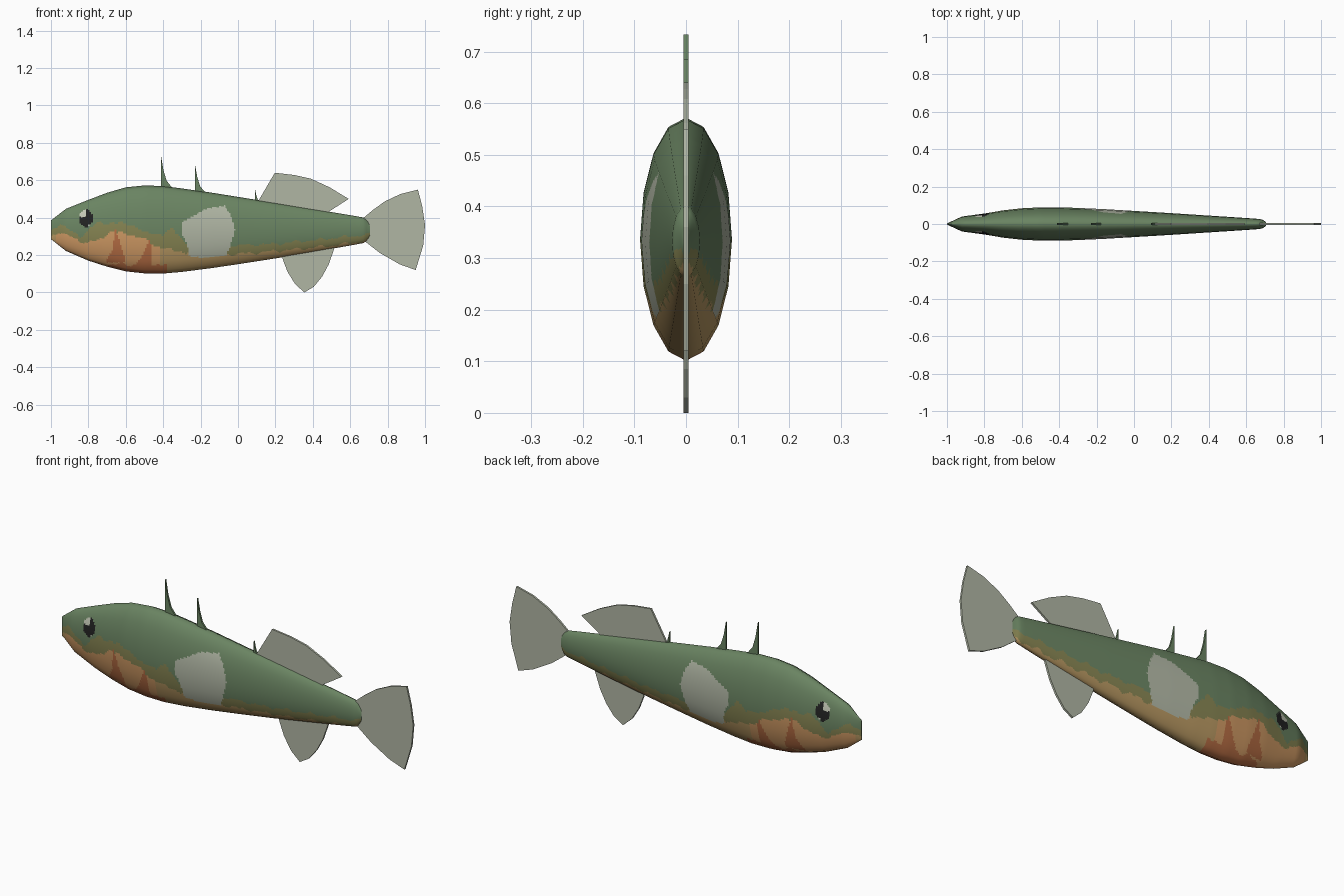
import bpy, math
from mathutils import Vector

if "Cube" in bpy.data.objects:
    bpy.data.objects.remove(bpy.data.objects["Cube"])


def material(name, rgb):
    m = bpy.data.materials.new(name)
    lin = [((c / 255 + 0.055) / 1.055) ** 2.4 for c in rgb]
    m.diffuse_color = (*lin, 1)
    m.use_nodes = True
    m.node_tree.nodes["Principled BSDF"].inputs["Base Color"].default_value = m.diffuse_color
    return m


MATS = [material(n, c) for n, c in (
    ("back green", (106, 132, 98)), ("olive", (134, 132, 82)),
    ("belly tan", (184, 152, 98)), ("light orange", (208, 154, 100)),
    ("rust orange", (184, 110, 68)), ("fin grey", (176, 182, 164)),
    ("eye black", (34, 34, 34)), ("eye glint", (196, 200, 182)))]
GREEN, OLIVE, TAN, LIGHT, RUST, FIN, BLACK, GLINT = range(8)


def interp(table, x, col=1):
    """Linear lookup in rows of (x, value, ...)."""
    if x <= table[0][0]:
        return table[0][col]
    for a, b in zip(table, table[1:]):
        if x <= b[0]:
            t = (x - a[0]) / (b[0] - a[0])
            return a[col] + t * (b[col] - a[col])
    return table[-1][col]


def inside(poly, x, z):
    hit = False
    for (x1, z1), (x2, z2) in zip(poly, poly[1:] + poly[:1]):
        if (z1 > z) != (z2 > z) and x < x1 + (z - z1) * (x2 - x1) / (z2 - z1):
            hit = not hit
    return hit


# Body stations: x, top z, bottom z, half width
BODY = [(-1, .385, .285, .003), (-.92, .447, .222, .04), (-.8, .495, .17, .056),
        (-.7, .533, .138, .073), (-.6, .562, .113, .084), (-.5, .572, .102, .089),
        (-.4, .569, .101, .089), (-.3, .556, .11, .086), (-.15, .535, .129, .079),
        (0, .511, .151, .07), (.2, .479, .182, .058), (.4, .446, .216, .045),
        (.6, .413, .251, .032), (.67, .401, .264, .027), (.69, .388, .276, .022),
        (.705, .362, .302, .01)]

# Colour borders along the side, and painted shapes (x, z)
OLIVE_LINE = [(-1, .33), (-.95, .37), (-.9, .33), (-.84, .3), (-.79, .34), (-.75, .375),
              (-.57, .365), (-.5, .32), (-.4, .31), (-.35, .34), (-.28, .27),
              (0, .25), (.2, .26), (.4, .28), (.7, .31)]
TAN_LINE = [(-1, .3), (-.96, .325), (-.88, .29), (-.81, .265), (-.74, .28), (-.68, .325),
            (-.58, .31), (-.5, .28), (-.4, .235), (-.25, .21), (0, .205),
            (.3, .23), (.5, .25), (.7, .278)]
PECTORAL = [(-.305, .318), (-.295, .377), (-.225, .415), (-.16, .452), (-.07, .463),
            (-.037, .41), (-.016, .334), (-.043, .243), (-.064, .195), (-.257, .185),
            (-.273, .265)]
GILLS = [[(-.655, .335), (-.625, .25), (-.6, .16), (-.71, .16), (-.67, .23)],
         [(-.47, .29), (-.46, .2), (-.46, .11), (-.57, .11), (-.51, .2)]]


def paint(x, z):
    ex, ez = (x + .813) / .037, (z - .397) / .046
    if ex * ex + ez * ez < 1:
        upper = ex < -.05 and ez > .15
        lower = ex > .3 and ez < -.65
        return GLINT if upper or lower else BLACK
    if inside(PECTORAL, x, z):
        return FIN
    wob = .006 * math.sin(47 * x) + .004 * math.sin(101 * x + 1)
    if any(inside(g, x, z) for g in GILLS):
        return RUST
    if z > interp(OLIVE_LINE, x) + wob:
        return GREEN
    if z > interp(TAN_LINE, x) + wob:
        return OLIVE
    if -.8 < x < -.38 and z < .15 + wob:
        return RUST
    if -.97 < x < -.42:
        return LIGHT
    return TAN


def skin(x, a):
    top, bot, w = (interp(BODY, x, c) for c in (1, 2, 3))
    return Vector((x, w * math.sin(a), (top + bot) / 2 + (top - bot) / 2 * math.cos(a)))


def build_body():
    sides, sub, rings = 16, 8, 190
    n = sides * sub
    verts, normals, faces = [], [], []
    for i in range(rings + 1):
        x = -1 + 1.705 * i / rings
        for j in range(n):
            k, t = divmod(j, sub)
            a0, a1 = (2 * math.pi * s / sides for s in (k, k + 1))
            verts.append(skin(x, a0).lerp(skin(x, a1), t / sub))
            a = a0 + (a1 - a0) * t / sub
            along = skin(x + .02, a) - skin(x - .02, a)
            around = skin(x, a + .01) - skin(x, a - .01)
            nrm = around.cross(along).normalized()
            out = Vector((0, math.sin(a), math.cos(a)))
            normals.append(nrm if nrm.dot(out) >= 0 else -nrm)
    for i in range(rings):
        for j in range(n):
            p, q = i * n + j, i * n + (j + 1) % n
            faces.append((p, q, q + n, p + n))
    faces.append(tuple(reversed(range(n))))
    faces.append(tuple(range(rings * n, rings * n + n)))
    me = bpy.data.meshes.new("body")
    me.from_pydata(verts, [], faces)
    # make the winding point outwards
    mid = me.polygons[(rings // 2) * n + n // 4]
    if mid.normal.y < 0:
        me.flip_normals()
    for m in MATS:
        me.materials.append(m)
    for f in me.polygons:
        f.material_index = paint(f.center.x, f.center.z)
    me.shade_smooth()
    me.normals_split_custom_set_from_vertices(normals)
    bpy.context.collection.objects.link(bpy.data.objects.new("body", me))


def plate(name, outline, mat, half=.005):
    """Thin upright sheet from an x, z outline."""
    n = len(outline)
    area = sum(a[0] * b[1] - b[0] * a[1] for a, b in zip(outline, outline[1:] + outline[:1]))
    if area < 0:
        outline = outline[::-1]
    verts = [(x, y, z) for y in (-half, half) for x, z in outline]
    faces = [tuple(range(n)), tuple(reversed(range(n, 2 * n)))]
    faces += [(i, i + n, (i + 1) % n + n, (i + 1) % n) for i in range(n)]
    me = bpy.data.meshes.new(name)
    me.from_pydata(verts, [], faces)
    me.materials.append(MATS[mat])
    bpy.context.collection.objects.link(bpy.data.objects.new(name, me))


build_body()

# Back spines: upright front edge, hollow rear edge
for i, (x, base, tip, w) in enumerate(((-.412, .56, .733, .06), (-.23, .535, .685, .055),
                                       (.092, .485, .55, .025))):
    h = tip - base
    plate(f"back_spine_{i + 1}", [(x, base - .02), (x, tip), (x + w * .22, base + h * .55),
                                  (x + w * .5, base + h * .22), (x + w, base), (x + w, base - .03)],
          GREEN)

# Fins
plate("dorsal_fin", [(.1, .47), (.115, .5), (.197, .64), (.3, .628), (.39, .608), (.49, .562),
                     (.592, .5), (.49, .435), (.47, .41)], FIN)
plate("anal_fin", [(.23, .21), (.24, .175), (.265, .11), (.305, .045), (.355, 0), (.405, .03),
                   (.45, .085), (.485, .15), (.515, .235), (.5, .26)], FIN)
plate("tail_fin", [(.66, .39), (.72, .44), (.785, .487), (.87, .527), (.962, .55), (.985, .46),
                   (1, .36), (.99, .25), (.95, .12), (.865, .15), (.76, .21), (.67, .28)], FIN)
